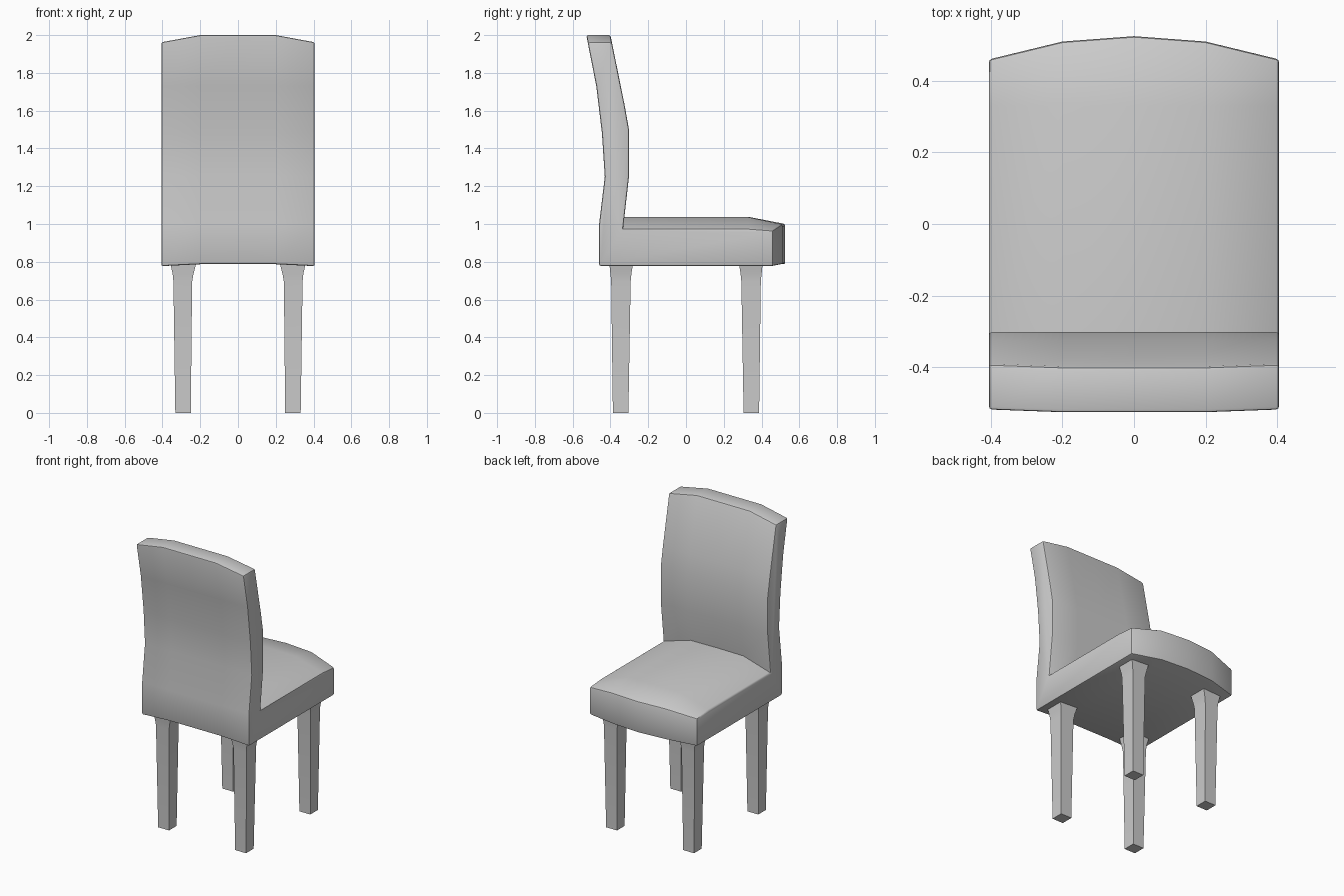
import bpy, bmesh, math

if "Cube" in bpy.data.objects:
    bpy.data.objects.remove(bpy.data.objects["Cube"])


def finish(bm, name):
    bmesh.ops.recalc_face_normals(bm, faces=bm.faces)
    mesh = bpy.data.meshes.new(name)
    bm.to_mesh(mesh)
    bm.free()
    obj = bpy.data.objects.new(name, mesh)
    bpy.context.collection.objects.link(obj)
    bpy.ops.object.select_all(action='DESELECT')
    obj.select_set(True)
    bpy.context.view_layer.objects.active = obj
    bpy.ops.object.shade_smooth_by_angle(angle=math.radians(35))
    return obj


def loft(rings):
    """Skin a list of closed rings and cap both ends."""
    bm = bmesh.new()
    rows = [[bm.verts.new(p) for p in ring] for ring in rings]
    n = len(rows[0])
    for a, b in zip(rows, rows[1:]):
        for i in range(n):
            j = (i + 1) % n
            bm.faces.new((a[i], a[j], b[j], b[i]))
    bm.faces.new(rows[0])
    bm.faces.new(rows[-1])
    bmesh.ops.recalc_face_normals(bm, faces=bm.faces)
    return bm


# Upholstered seat and back: one side profile, varied across the width
def side_profile(x, front, front_top, seat, under, top):
    lean = (2.0 - top) * 0.2
    pts = [
        (-0.46, under), (-0.46, 1.0), (-0.43, 1.25), (-0.445, 1.48),
        (-0.475, 1.73), (-0.528 + lean, top),
        (-0.40 + lean, top), (-0.325, 1.63), (-0.302, 1.5), (-0.302, 1.25),
        (-0.333, seat), (0.33, seat), (front, front_top), (front, under),
    ]
    return [(x, y, z) for y, z in pts]


edge = (0.46, 0.965, 0.975, 0.777, 1.962)
mid = (0.51, 0.998, 1.036, 0.787, 2.0)
centre = (0.525, 1.0, 1.038, 0.787, 2.0)
body = loft([side_profile(x, *s) for x, s in
             ((-0.406, edge), (-0.2, mid), (0, centre), (0.2, mid), (0.406, edge))])
# Soften the outer corners, leaving the crease between seat and back crisp
corners = [e for e in body.edges if e.calc_face_angle_signed(0) > math.radians(45)]
bmesh.ops.bevel(body, geom=corners, offset=0.01, segments=2, profile=0.5,
                affect='EDGES', clamp_overlap=True)
finish(body, "upholstered_seat_and_back")


# Tapered square legs flaring into the seat: (z, x inner, x outer, y inner, y outer)
LEG = [
    (0.0, 0.25, 0.332, 0.305, 0.387),
    (0.695, 0.243, 0.342, 0.293, 0.396),
    (0.735, 0.236, 0.346, 0.289, 0.400),
    (0.79, 0.222, 0.358, 0.281, 0.406),
]
for sy, end in ((1, "front"), (-1, "rear")):
    for sx, side in ((-1, "left"), (1, "right")):
        rings = [[(sx * x0, sy * y0, z), (sx * x1, sy * y0, z),
                  (sx * x1, sy * y1, z), (sx * x0, sy * y1, z)]
                 for z, x0, x1, y0, y1 in LEG]
        finish(loft(rings), f"{end}_{side}_leg")
